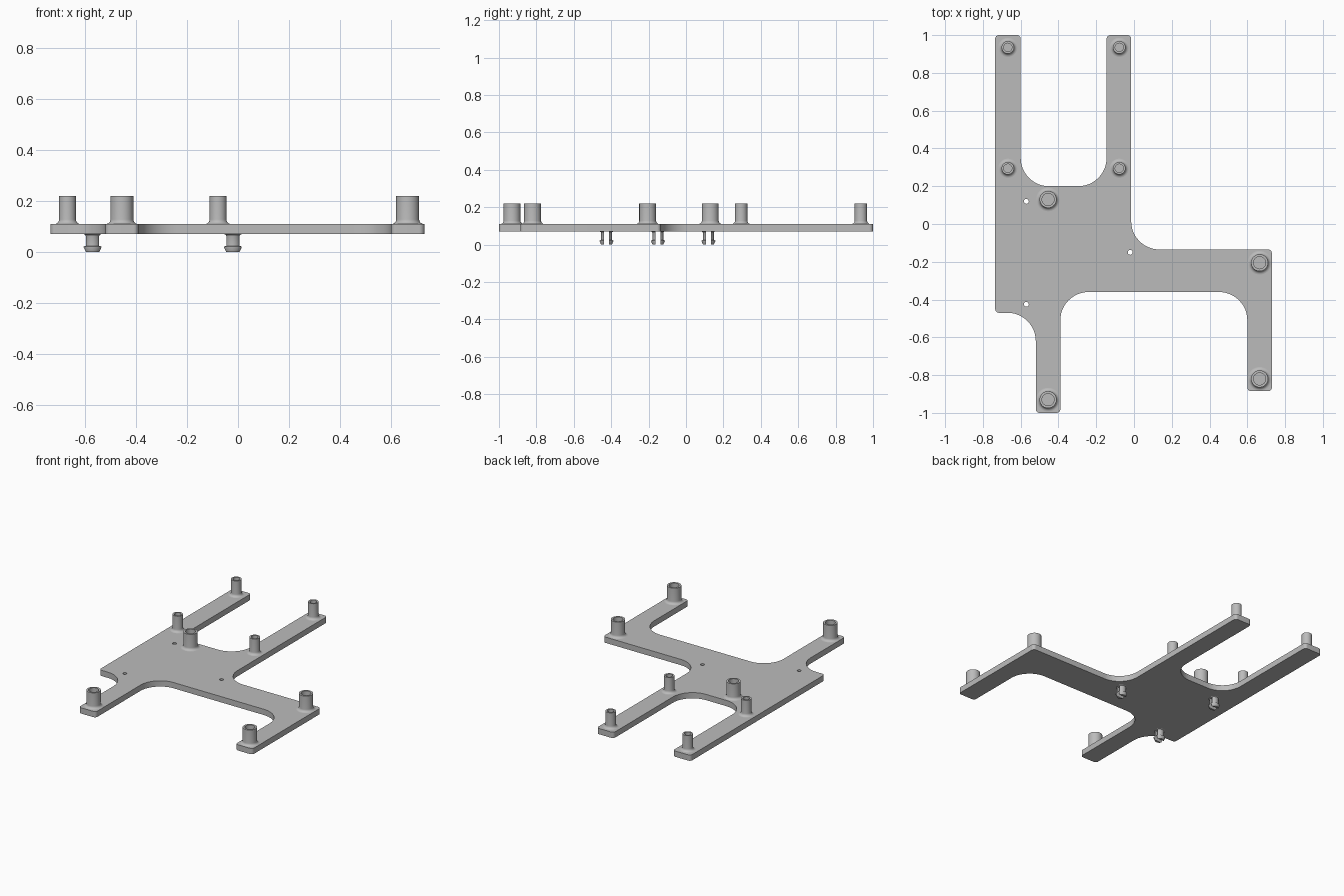
import bpy, bmesh, math
from mathutils import Vector, Matrix

cube = bpy.data.objects.get("Cube")
if cube:
    bpy.data.objects.remove(cube, do_unlink=True)

PLATE_BOTTOM, PLATE_TOP, POST_TOP = 0.07, 0.11, 0.22

grey = bpy.data.materials.new("plain grey")
grey.use_nodes = True
colour = (0.5, 0.5, 0.5, 1)
grey.diffuse_color = colour
grey.node_tree.nodes["Principled BSDF"].inputs["Base Color"].default_value = colour


def add_object(name, bm, location=(0, 0, 0)):
    bmesh.ops.recalc_face_normals(bm, faces=bm.faces)
    mesh = bpy.data.meshes.new(name)
    bm.to_mesh(mesh)
    bm.free()
    mesh.materials.append(grey)
    obj = bpy.data.objects.new(name, mesh)
    obj.location = location
    bpy.context.collection.objects.link(obj)
    bpy.ops.object.select_all(action='DESELECT')
    obj.select_set(True)
    bpy.context.view_layer.objects.active = obj
    bpy.ops.object.shade_smooth_by_angle(angle=math.radians(30))
    return obj


def lathe(profile, steps=40):
    """Turn (radius, height) points around the z axis."""
    bm = bmesh.new()
    verts = [bm.verts.new((r, 0, z)) for r, z in profile]
    edges = [bm.edges.new(pair) for pair in zip(verts, verts[1:])]
    bmesh.ops.spin(bm, geom=verts + edges, axis=(0, 0, 1), cent=(0, 0, 0),
                   angle=math.tau, steps=steps)
    bmesh.ops.remove_doubles(bm, verts=bm.verts, dist=0.0001)
    return bm


def rounded(corners, steps=12):
    """Replace each (x, y, radius) right-angled corner by an arc."""
    points = []
    for i, (x, y, r) in enumerate(corners):
        p = Vector((x, y))
        a = (Vector(corners[i - 1][:2]) - p).normalized()
        b = (Vector(corners[(i + 1) % len(corners)][:2]) - p).normalized()
        centre = p + (a + b) * r
        for k in range(steps + 1):
            t = k / steps * math.pi / 2
            points.append(centre - b * r * math.cos(t) - a * r * math.sin(t))
    return points


def circle(x, y, r, n=24):
    return [Vector((x + r * math.cos(math.tau * k / n),
                    y + r * math.sin(math.tau * k / n))) for k in range(n)]


# Branching base plate with pin holes
S, L = 0.02, 0.15
outline = rounded([
    (-0.735, 1, S), (-0.735, -0.47, S), (-0.52, -0.47, L), (-0.52, -1, S),
    (-0.39, -1, S), (-0.39, -0.36, L), (0.60, -0.36, L), (0.60, -0.885, S),
    (0.73, -0.885, S), (0.73, -0.135, S), (-0.015, -0.135, L), (-0.015, 1, S),
    (-0.145, 1, S), (-0.145, 0.20, L), (-0.60, 0.20, L), (-0.60, 1, S)])
pins = [(-0.57, 0.12), (-0.57, -0.425), (-0.02, -0.15)]

bm = bmesh.new()
for loop in [outline] + [circle(x, y, 0.013) for x, y in pins]:
    verts = [bm.verts.new((p.x, p.y, PLATE_BOTTOM)) for p in loop]
    for i, v in enumerate(verts):
        bm.edges.new((verts[i - 1], v))
bmesh.ops.triangle_fill(bm, edges=bm.edges, use_beauty=True, normal=(0, 0, 1))
sheet = bmesh.ops.extrude_face_region(bm, geom=bm.faces[:], use_keep_orig=True)
bmesh.ops.translate(bm, vec=(0, 0, PLATE_TOP - PLATE_BOTTOM),
                    verts=[v for v in sheet["geom"] if isinstance(v, bmesh.types.BMVert)])
bmesh.ops.dissolve_limit(bm, angle_limit=0.001, verts=bm.verts, edges=bm.edges)
add_object("base_plate", bm)


# Hollow standoff posts with a filleted foot
def post(name, x, y, outer, inner, fillet):
    foot = []
    for k in range(7):
        t = k / 6 * math.pi / 2
        foot.append((outer + fillet * (1 - math.sin(t)),
                     PLATE_TOP + fillet * (1 - math.cos(t))))
    profile = foot + [(outer, POST_TOP), (inner, POST_TOP),
                      (inner, PLATE_TOP + 0.001), (0, PLATE_TOP + 0.001)]
    add_object(name, lathe(profile), (x, y, 0))


for i, (x, y) in enumerate([(x, y) for x in (-0.668, -0.078) for y in (0.295, 0.935)]):
    post(f"small_post_{i + 1}", x, y, 0.033, 0.022, 0.018)
for i, (x, y) in enumerate([(-0.455, 0.13), (-0.455, -0.93),
                            (0.665, -0.205), (0.665, -0.82)]):
    post(f"large_post_{i + 1}", x, y, 0.045, 0.032, 0.018)

# Split snap pins with barbed tips under the plate
PIN = [(0, 0), (0.029, 0), (0.037, 0.018), (0.037, 0.022), (0.029, 0.024),
       (0.029, 0.062), (0.031, 0.067), (0.036, PLATE_BOTTOM), (0, PLATE_BOTTOM)]
for i, (x, y) in enumerate(pins):
    bm = lathe(PIN)
    cut = bmesh.ops.bisect_plane(bm, geom=bm.verts[:] + bm.edges[:] + bm.faces[:],
                                 plane_co=(0, 0.013, 0), plane_no=(0, 1, 0),
                                 clear_inner=True)
    rim = [e for e in cut["geom_cut"] if isinstance(e, bmesh.types.BMEdge)]
    bmesh.ops.triangle_fill(bm, edges=rim, use_beauty=True)
    other = bmesh.ops.duplicate(bm, geom=bm.verts[:] + bm.edges[:] + bm.faces[:])
    bmesh.ops.rotate(bm, cent=(0, 0, 0), matrix=Matrix.Rotation(math.pi, 3, 'Z'),
                     verts=[v for v in other["geom"] if isinstance(v, bmesh.types.BMVert)])
    add_object(f"snap_pin_{i + 1}", bm, (x, y, 0))
